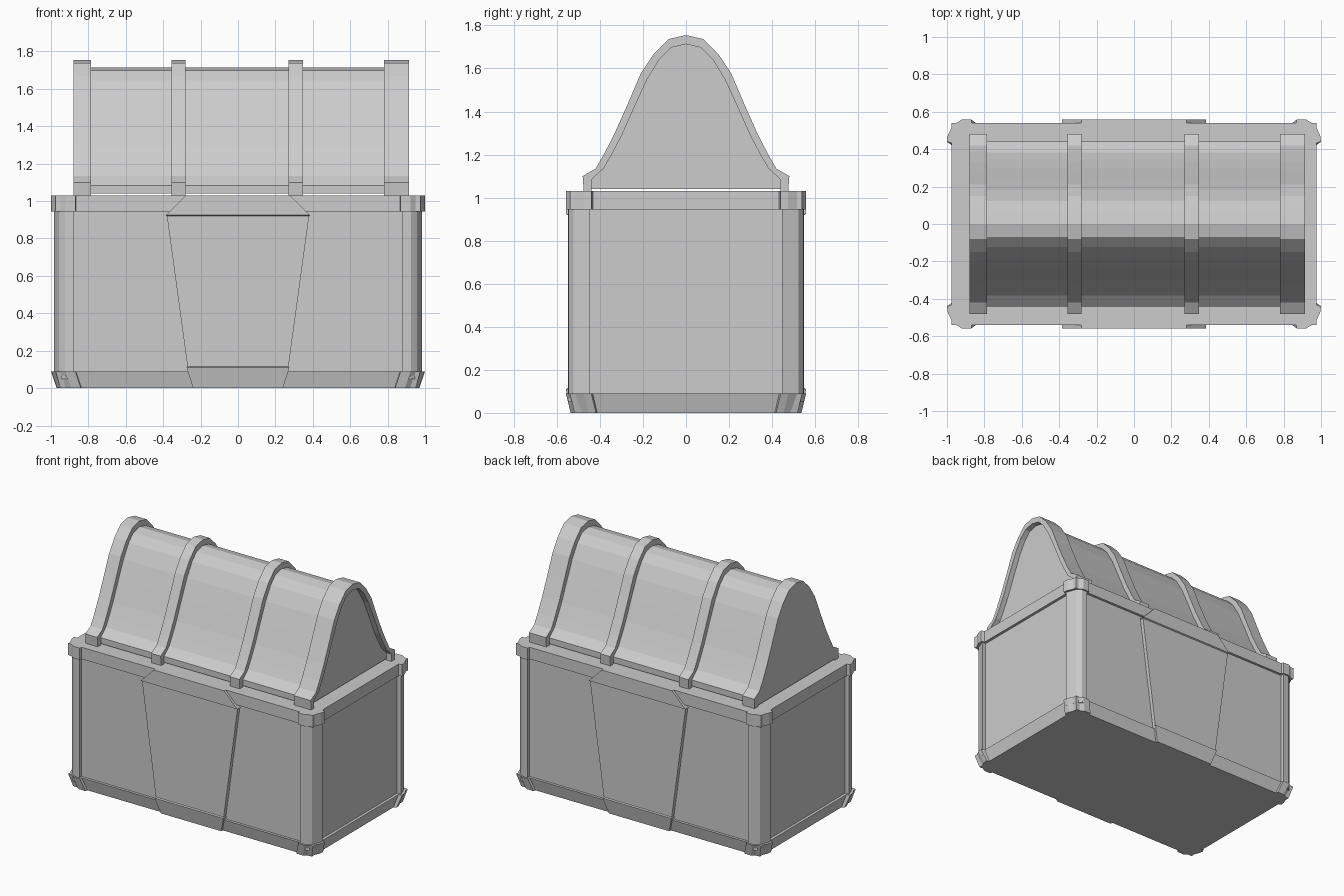
import bpy, bmesh

if "Cube" in bpy.data.objects:
    bpy.data.objects.remove(bpy.data.objects["Cube"])

mat = bpy.data.materials.new("light grey")
mat.diffuse_color = (0.604, 0.604, 0.604, 1)
mat.use_nodes = True
mat.node_tree.nodes["Principled BSDF"].inputs["Base Color"].default_value = mat.diffuse_color


def loft(name, rings):
    """Solid through equal-length rings of 3D points, capped at both ends."""
    bm = bmesh.new()
    vs = [[bm.verts.new(p) for p in r] for r in rings]
    n = len(rings[0])
    for a, b in zip(vs, vs[1:]):
        for i in range(n):
            j = (i + 1) % n
            bm.faces.new((a[i], a[j], b[j], b[i]))
    bm.faces.new(vs[0])
    bm.faces.new(vs[-1])
    bmesh.ops.recalc_face_normals(bm, faces=bm.faces)
    me = bpy.data.meshes.new(name)
    bm.to_mesh(me)
    bm.free()
    me.materials.append(mat)
    ob = bpy.data.objects.new(name, me)
    bpy.context.collection.objects.link(ob)
    return ob


def rect(hx, hy, z):
    return [(-hx, -hy, z), (hx, -hy, z), (hx, hy, z), (-hx, hy, z)]


def along_x(profile, x0, x1):
    return [[(x, y, z) for y, z in profile] for x in (x0, x1)]


# Chest body, bottom band and rim
loft("body", [rect(0.955, 0.522, 0.02), rect(0.955, 0.522, 1.0)])
loft("bottom_band", [rect(0.95, 0.518, 0), rect(0.975, 0.54, 0.09)])
loft("rim", [rect(0.975, 0.54, 0.945), rect(0.975, 0.54, 1.03)])

# Tapered centre panel, showing on front and back
loft("centre_panel", [rect(0.24, 0.535, 0), rect(0.275, 0.558, 0.11),
                      rect(0.27, 0.549, 0.115), rect(0.38, 0.549, 0.92),
                      rect(0.385, 0.558, 0.925), rect(0.28, 0.558, 1.03)])

# Corner posts with caps and feet
post = [(0.88, 0.549), (0.925, 0.546), (0.957, 0.523), (0.985, 0.447), (0.88, 0.447)]
cap = [(0.865, 0.53), (0.87, 0.558), (0.922, 0.558), (0.97, 0.527),
       (0.995, 0.475), (1.0, 0.44), (0.965, 0.43), (0.865, 0.43)]
foot = [(x - 0.03, y - 0.022) for x, y in cap]
for sx in (-1, 1):
    for sy in (-1, 1):
        def ring(poly, z):
            return [(sx * x, sy * y, z) for x, y in poly]
        loft("corner_post", [ring(post, 0.05), ring(post, 0.98)])
        loft("corner_cap", [ring(cap, 0.945), ring(cap, 1.03)])
        loft("corner_foot", [ring(foot, 0), ring(cap, 0.09)])

# Lid and band half profiles (y, z) from the base up to the ridge
inner = [(0.44, 1.04), (0.44, 1.083), (0.383, 1.135), (0.348, 1.195), (0.30, 1.285),
         (0.24, 1.42), (0.18, 1.55), (0.122, 1.645), (0.07, 1.697), (0, 1.713)]
outer = [(0.475, 1.03), (0.48, 1.10), (0.42, 1.135), (0.382, 1.20), (0.33, 1.302),
         (0.27, 1.437), (0.21, 1.577), (0.15, 1.667), (0.08, 1.737), (0, 1.755)]


def arch(half):
    return half + [(-y, z) for y, z in half[-2::-1]]


lid = arch(inner)
loft("lid", along_x(lid, -0.88, 0.875))

# Raised bands over the lid; the right one overhangs the end
band = arch(outer) + [(-0.44, 1.03)] + lid[::-1][1:-1] + [(0.44, 1.03)]
for x0, x1 in ((-0.88, -0.785), (-0.355, -0.28), (0.27, 0.347), (0.78, 0.915)):
    loft("lid_band", along_x(band, x0, x1))
